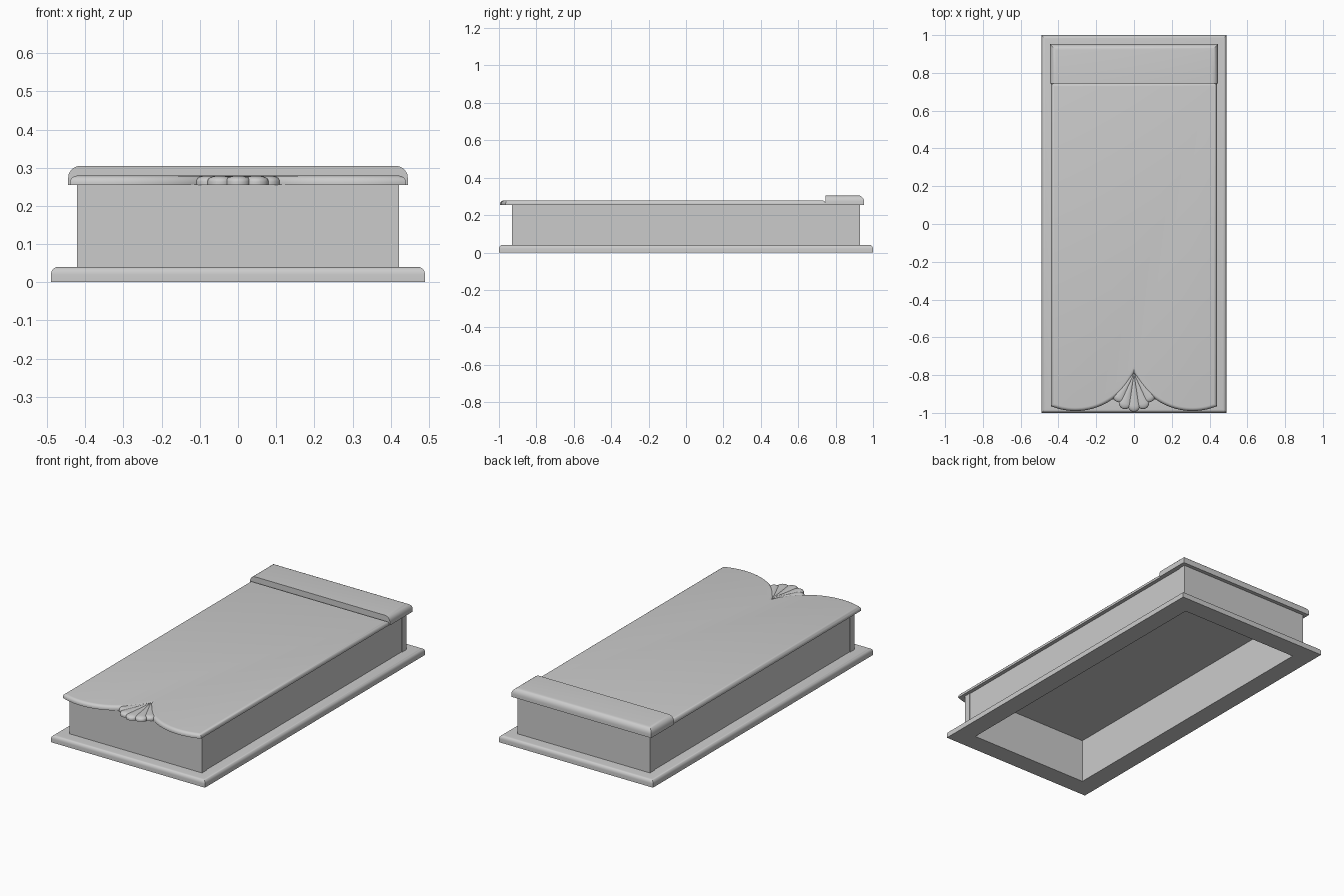
import bpy, bmesh
from math import sin, cos, pi, radians, acos, asin

if "Cube" in bpy.data.objects:
    bpy.data.objects.remove(bpy.data.objects["Cube"])


def finish(name, bm, smooth=True):
    bmesh.ops.recalc_face_normals(bm, faces=bm.faces)
    me = bpy.data.meshes.new(name)
    bm.to_mesh(me)
    bm.free()
    ob = bpy.data.objects.new(name, me)
    bpy.context.collection.objects.link(ob)
    if smooth:
        bpy.ops.object.select_all(action='DESELECT')
        ob.select_set(True)
        bpy.context.view_layer.objects.active = ob
        bpy.ops.object.shade_smooth_by_angle(angle=radians(35))
    return ob


def prism(name, outline, z0, z1, radius=0.0, keep=lambda a, b: True):
    """Extruded outline whose chosen top edges are rounded."""
    bm = bmesh.new()
    face = bm.faces.new([bm.verts.new((x, y, z0)) for x, y in outline])
    ext = bmesh.ops.extrude_face_region(bm, geom=[face], use_keep_orig=True)
    for v in ext['geom']:
        if isinstance(v, bmesh.types.BMVert):
            v.co.z = z1
    bmesh.ops.recalc_face_normals(bm, faces=bm.faces)
    if radius:
        edges = [e for e in bm.edges if min(v.co.z for v in e.verts) > z1 - 1e-5
                 and keep(e.verts[0].co, e.verts[1].co)]
        bmesh.ops.bevel(bm, geom=edges, offset=radius, segments=5,
                        profile=0.5, affect='EDGES', clamp_overlap=False)
    return finish(name, bm)


def rect(x0, x1, y0, y1):
    return [(x0, y0), (x1, y0), (x1, y1), (x0, y1)]


# Base: rectangular ring with a rounded upper outer edge
bm = bmesh.new()
profile = [(0.11, 0), (0, 0), (0, 0.02)]
profile += [(0.018 * (1 - cos(a)), 0.02 + 0.02 * sin(a)) for a in (pi * k / 10 for k in range(1, 6))]
profile += [(0.11, 0.04)]
loops = [[bm.verts.new((sx * (0.49 - d), sy * (1 - d), z)) for d, z in profile]
         for sx, sy in ((-1, -1), (1, -1), (1, 1), (-1, 1))]
n = len(profile)
for i in range(4):
    a, b = loops[i], loops[(i + 1) % 4]
    for j in range(n):
        k = (j + 1) % n
        bm.faces.new((a[j], b[j], b[k], a[k]))
finish("base_frame", bm)

# Walls: end slabs with slightly recessed side slabs between them
prism("front_wall", rect(-0.422, 0.422, -0.93, -0.89), 0.04, 0.256)
prism("back_wall", rect(-0.422, 0.422, 0.89, 0.93), 0.04, 0.256)
for side, s in (("left", -1), ("right", 1)):
    prism(side + "_wall", rect(*sorted((s * 0.38, s * 0.418)), -0.89, 0.89), 0.04, 0.256)

# Lid: two rounded lobes at the front meeting in a cusp
R, cx, cy, hw = 0.34, 0.31, -0.65, 0.44
a0, a1 = -asin(cx / R), asin((hw - cx) / R)
right = [(cx + R * sin(a0 + (a1 - a0) * k / 28), cy - R * cos(a0 + (a1 - a0) * k / 28))
         for k in range(29)]
right[0] = (0, right[0][1])
left = [(-x, y) for x, y in reversed(right[1:])]
prism("lid_slab", left + right + [(hw, 0.746), (-hw, 0.746)], 0.255, 0.279, 0.018)

# Headstone block: rounded on the sides and back, flat at the front
prism("head_block", rect(-0.445, 0.445, 0.745, 0.952), 0.255, 0.305, 0.032,
      lambda a, b: max(a.y, b.y) > 0.9)

# Shell ornament: five tapered, rounded petals fanning from the cusp
rows, cols = 18, 10
for i, (ang, length) in enumerate(((-33, 0.175), (-17, 0.195), (0, 0.202), (17, 0.195), (33, 0.175))):
    bm = bmesh.new()
    apex_y, th, wmax = -0.792, radians(ang), 0.032
    grid = []
    for r in range(rows + 1):
        t = r / rows
        if t < 0.5:
            u, tip = t * 2 * 0.84, 1.0
        else:
            q = (t - 0.5) * 2
            u, tip = 0.84 + 0.16 * sin(q * pi / 2), max(cos(q * pi / 2), 0.02)
        w = (0.003 + (wmax - 0.003) * min(u / 0.84, 1)) * tip
        line = []
        for c in range(cols + 1):
            p = pi * c / cols
            lx, ly = -w * cos(p), -u * length
            top = 0.010 + 0.013 * sin(p)
            z = 0.256 + top * (0.35 + 0.65 * tip)
            line.append(bm.verts.new((lx * cos(th) - ly * sin(th),
                                      apex_y + lx * sin(th) + ly * cos(th), z)))
        grid.append(line)
    for r in range(rows):
        for c in range(cols):
            bm.faces.new((grid[r][c], grid[r][c + 1], grid[r + 1][c + 1], grid[r + 1][c]))
    # skirt and underside
    rim = [e for e in bm.edges if e.is_boundary]
    ext = bmesh.ops.extrude_edge_only(bm, edges=rim)['geom']
    for v in ext:
        if isinstance(v, bmesh.types.BMVert):
            v.co.z = 0.255
    bmesh.ops.holes_fill(bm, edges=[e for e in bm.edges if e.is_boundary], sides=0)
    finish("shell_petal_%d" % (i + 1), bm)
